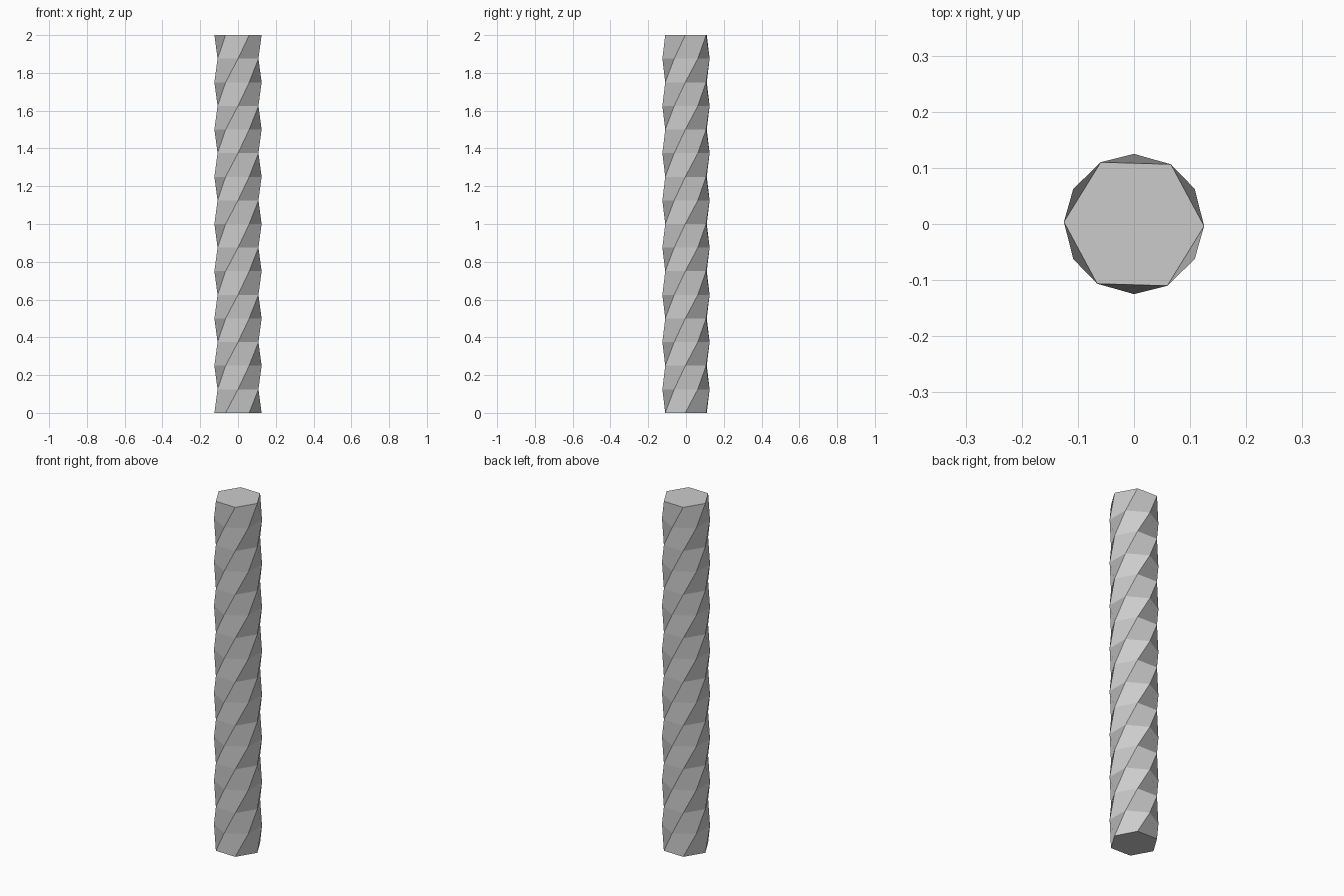
import bpy, bmesh
from math import cos, sin, radians

if "Cube" in bpy.data.objects:
    bpy.data.objects.remove(bpy.data.objects["Cube"])

SIDES, LEVELS, RADIUS, HEIGHT = 6, 16, 0.125, 2.0

# Hexagonal rings, each turned about 30 degrees from the one below
bm = bmesh.new()
rings = []
for level in range(LEVELS + 1):
    turn = 30 * level - (1.7 if level % 2 == 0 else 0)
    z = HEIGHT * level / LEVELS
    ring = []
    for i in range(SIDES):
        a = radians(turn + 60 * i)
        ring.append(bm.verts.new((RADIUS * cos(a), RADIUS * sin(a), z)))
    rings.append(ring)

# Twisted side faces
for low, high in zip(rings, rings[1:]):
    for i in range(SIDES):
        j = (i + 1) % SIDES
        bm.faces.new((low[j], high[j], high[i], low[i]))

# Flat end caps
bm.faces.new(rings[0][::-1])
bm.faces.new(rings[-1])

mesh = bpy.data.meshes.new("twisted_column")
bm.to_mesh(mesh)
bm.free()
bpy.context.collection.objects.link(bpy.data.objects.new("twisted_column", mesh))
